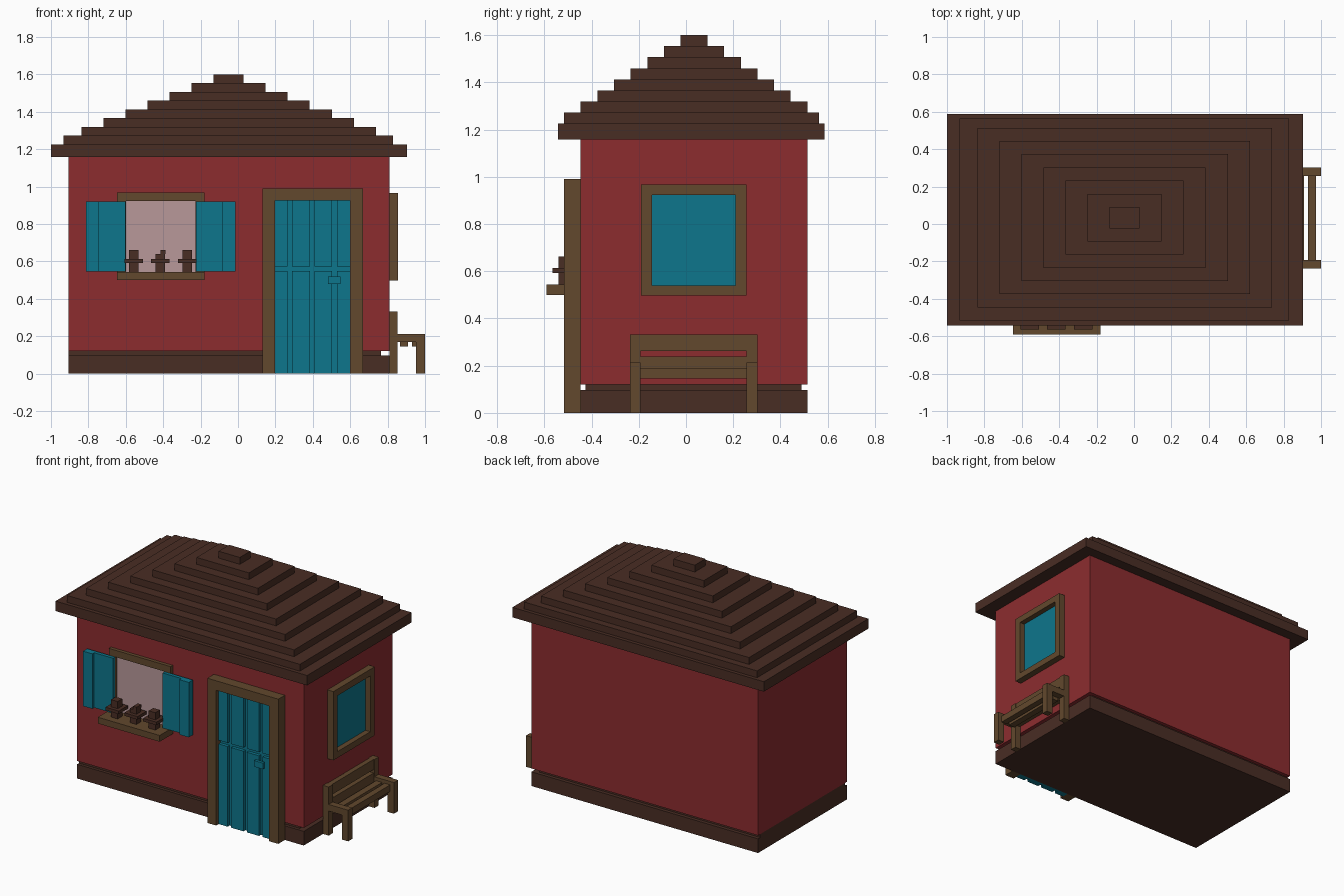
import bpy
import bmesh
from mathutils import Vector

cube = bpy.data.objects.get("Cube")
if cube:
    bpy.data.objects.remove(cube, do_unlink=True)


def material(name, rgb):
    # 8-bit display colour converted to linear
    lin = [((c / 255 + 0.055) / 1.055) ** 2.4 for c in rgb] + [1.0]
    m = bpy.data.materials.new(name)
    m.use_nodes = True
    m.diffuse_color = lin
    bsdf = m.node_tree.nodes["Principled BSDF"]
    bsdf.inputs["Base Color"].default_value = lin
    bsdf.inputs["Roughness"].default_value = 0.8
    return m


RED = material("barn red", (140, 44, 47))
DARK = material("dark brown", (73, 45, 36))
WOOD = material("wood brown", (98, 72, 45))
TEAL = material("teal", (13, 118, 140))
PINK = material("pale pink", (184, 152, 154))


def boxes(name, mat, spans):
    """One object made of boxes, each given as (x0, x1, y0, y1, z0, z1)."""
    bm = bmesh.new()
    for x0, x1, y0, y1, z0, z1 in spans:
        verts = bmesh.ops.create_cube(bm, size=1)["verts"]
        size = Vector((x1 - x0, y1 - y0, z1 - z0))
        mid = Vector((x0 + x1, y0 + y1, z0 + z1)) / 2
        for v in verts:
            v.co = v.co * size + mid
    mesh = bpy.data.meshes.new(name)
    bm.to_mesh(mesh)
    bm.free()
    mesh.materials.append(mat)
    obj = bpy.data.objects.new(name, mesh)
    bpy.context.collection.objects.link(obj)
    return obj


X0, X1, Y0, Y1 = -0.905, 0.81, -0.446, 0.514   # wall outline

# House body and stepped footing
boxes("walls", RED, [(X0, X1, Y0, Y1, 0.12, 1.165)])
boxes("foundation", DARK, [(X0, X1, Y0, Y1, 0, 0.097)])
boxes("footing_strip", DARK, [(X0, 0.765, -0.425, 0.49, 0.09, 0.125)])

# Roof: thick eaves, then shrinking tiers
boxes("roof_eaves", DARK, [(-1.0, 0.903, -0.543, 0.587, 1.157, 1.225)])
boxes("roof_tier_1", DARK, [(-0.932, 0.83, -0.517, 0.563, 1.225, 1.272)])
for i in range(7):
    dx, dy = 0.1178 * i, 0.0705 * i
    z = 1.272 + 0.0469 * i
    boxes(f"roof_tier_{i + 2}", DARK,
          [(-0.837 + dx, 0.737 - dx, -0.446 + dy, 0.514 - dy, z, z + 0.0469)])

# Door frame
boxes("door_frame", WOOD, [
    (0.13, 0.197, -0.517, Y0, 0, 0.99),
    (0.598, 0.667, -0.517, Y0, 0, 0.99),
    (0.197, 0.598, -0.517, Y0, 0.925, 0.99)])

# Split door: backing panel with raised planks in two halves
boxes("door_panel", TEAL, [(0.197, 0.598, -0.468, Y0, 0, 0.925)])
planks = [(0.197, 0.265), (0.29, 0.385), (0.41, 0.502), (0.53, 0.598)]
boxes("door_planks", TEAL, [(a, b, -0.49, -0.468, z0, z1)
                            for a, b in planks
                            for z0, z1 in ((0, 0.548), (0.573, 0.925))])
boxes("door_handle", TEAL, [(0.482, 0.548, -0.515, -0.495, 0.478, 0.52),
                            (0.50, 0.53, -0.495, -0.468, 0.487, 0.51)])

# Front window with frame and sill
boxes("front_window_pane", PINK, [(-0.60, -0.227, Y0 - 0.006, Y0, 0.54, 0.925)])
boxes("front_window_frame", WOOD, [
    (-0.648, -0.18, -0.47, Y0, 0.922, 0.968),
    (-0.648, -0.60, -0.47, Y0, 0.54, 0.922),
    (-0.227, -0.18, -0.47, Y0, 0.54, 0.922)])
boxes("window_sill", WOOD, [(-0.648, -0.18, -0.59, Y0, 0.50, 0.543)])

# Shutters mirrored about the window centre: wide inner leaf, proud outer leaf
CX = -0.4135
for side, s in (("right", -1), ("left", 1)):
    spans = []
    for a, b, y0, y1 in ((0.188, 0.33, -0.492, -0.468), (0.33, 0.40, -0.513, -0.468)):
        lo, hi = sorted((CX + s * a, CX + s * b))
        spans.append((lo, hi, y0, y1, 0.545, 0.921))
    boxes(f"shutter_{side}", TEAL, spans)

# Flower pots: foot, wide rim, plant block
for i, x in enumerate((-0.557, -0.415, -0.272)):
    spans = [(x - 0.025, x + 0.025, -0.541, -0.491, 0.543, 0.595),
             (x - 0.05, x + 0.05, -0.565, -0.467, 0.592, 0.613)]
    if i == 1:      # stepped plant
        spans += [(x - 0.025, x + 0.025, -0.541, -0.491, 0.613, 0.64),
                  (x, x + 0.027, -0.541, -0.491, 0.64, 0.662)]
    else:
        spans.append((x - 0.025, x + 0.025, -0.541, -0.491, 0.613, 0.662))
    boxes(f"flower_pot_{i + 1}", DARK, spans)

# Side window
boxes("side_window_pane", TEAL, [(X1, X1 + 0.008, -0.145, 0.21, 0.54, 0.922)])
boxes("side_window_frame", WOOD, [
    (X1, 0.855, -0.19, 0.256, 0.922, 0.967),
    (X1, 0.855, -0.19, 0.256, 0.497, 0.54),
    (X1, 0.855, -0.19, -0.145, 0.54, 0.922),
    (X1, 0.855, 0.21, 0.256, 0.54, 0.922)])

# Bench: end frames, back rails, seat slats
ends = []
for y in (-0.238, 0.257):
    ends += [(X1, 0.853, y, y + 0.045, 0, 0.332),
             (0.953, 1.0, y, y + 0.045, 0, 0.168),
             (0.853, 1.0, y, y + 0.045, 0.168, 0.213)]
boxes("bench_ends", WOOD, ends)
boxes("bench_back_rails", WOOD, [(0.815, 0.848, -0.193, 0.257, 0.262, 0.332),
                                 (0.815, 0.848, -0.193, 0.257, 0.168, 0.238)])
boxes("bench_seat_slats", WOOD, [(0.865, 0.91, -0.193, 0.257, 0.145, 0.19),
                                 (0.93, 0.972, -0.193, 0.257, 0.145, 0.19)])
